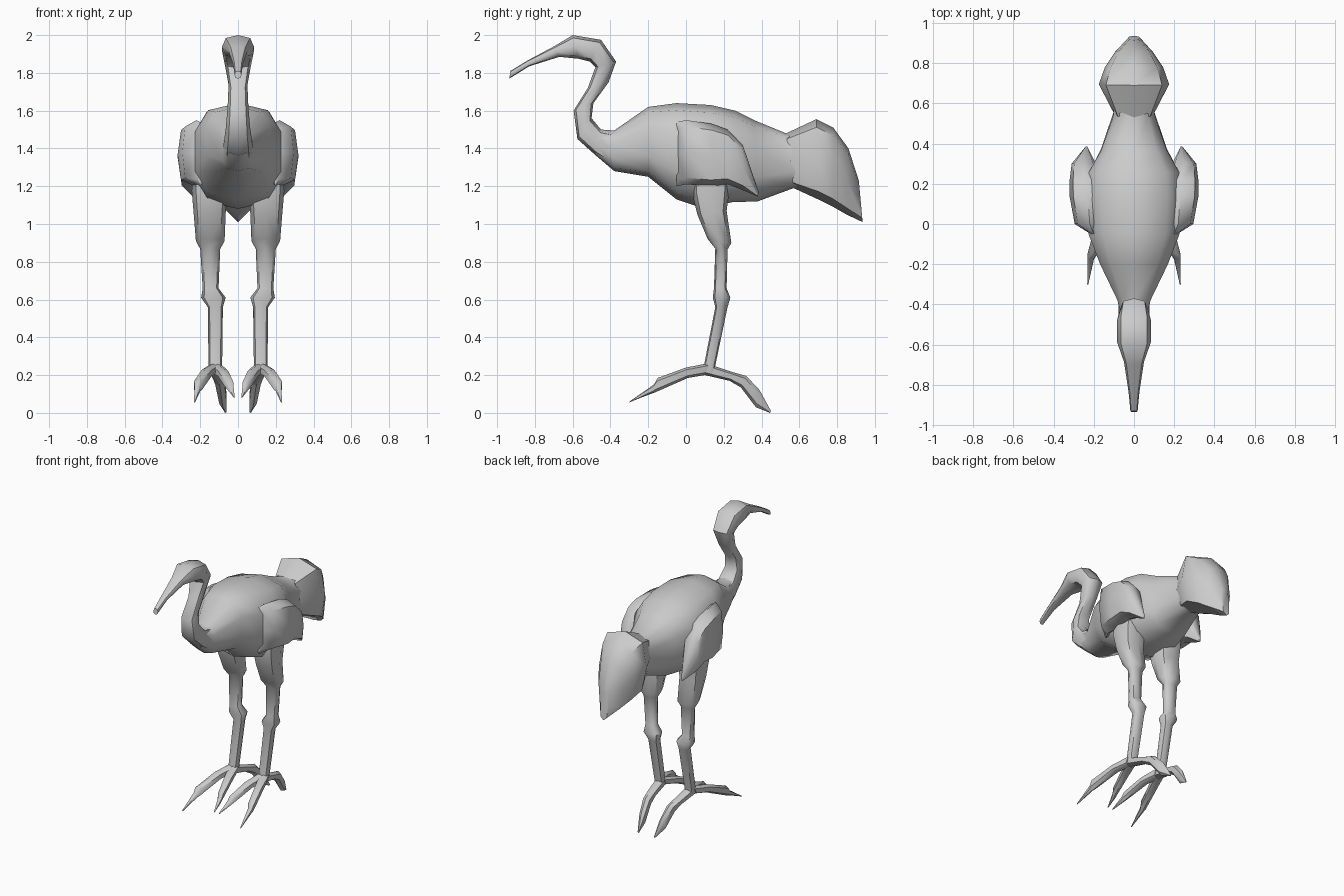
import bpy, math

grey = bpy.data.materials.new("plain grey")
grey.diffuse_color = (0.6, 0.6, 0.6, 1)


def loft(name, rings, n=8, power=0.8, mirror=False, angle=50):
    """Skin rings of (y, z of one edge, y, z of the other edge, centre x, half width)."""
    verts, faces = [], []
    for y0, z0, y1, z1, xc, hw in rings:
        for i in range(n):
            a = 2 * math.pi * i / n
            c, s = math.cos(a), math.sin(a)
            c = math.copysign(abs(c) ** power, c)
            s = math.copysign(abs(s) ** power, s)
            t = (1 - c) / 2
            verts.append((xc + hw * s, y0 + (y1 - y0) * t, z0 + (z1 - z0) * t))
    for r in range(len(rings) - 1):
        for i in range(n):
            j = (i + 1) % n
            faces.append((r * n + i, r * n + j, (r + 1) * n + j, (r + 1) * n + i))
    faces += [tuple(range(n))[::-1], tuple(range(len(verts) - n, len(verts)))]
    me = bpy.data.meshes.new(name)
    me.from_pydata(verts, [], faces)
    me.materials.append(grey)
    ob = bpy.data.objects.new(name, me)
    bpy.context.collection.objects.link(ob)
    bpy.ops.object.select_all(action='DESELECT')
    ob.select_set(True)
    bpy.context.view_layer.objects.active = ob
    # consistent outward normals
    bpy.ops.object.mode_set(mode='EDIT')
    bpy.ops.mesh.select_all(action='SELECT')
    bpy.ops.mesh.normals_make_consistent(inside=False)
    bpy.ops.object.mode_set(mode='OBJECT')
    bpy.ops.object.shade_smooth_by_angle(angle=math.radians(angle))
    if mirror:
        m = ob.modifiers.new("mirror", 'MIRROR')
        m.use_mirror_merge = False
    return ob


# beak, head and curved neck
loft("head_and_neck", [
    (-0.93, 1.81, -0.935, 1.77, 0, 0.018),
    (-0.84, 1.865, -0.83, 1.835, 0, 0.027),
    (-0.70, 1.94, -0.67, 1.885, 0, 0.05),
    (-0.60, 2.0, -0.57, 1.875, 0, 0.085),
    (-0.45, 1.975, -0.51, 1.86, 0, 0.085),
    (-0.37, 1.86, -0.48, 1.83, 0, 0.07),
    (-0.41, 1.75, -0.52, 1.72, 0, 0.05),
    (-0.49, 1.64, -0.595, 1.60, 0, 0.055),
    (-0.50, 1.56, -0.575, 1.45, 0, 0.065),
    (-0.45, 1.50, -0.48, 1.365, 0, 0.075),
    (-0.36, 1.49, -0.36, 1.28, 0, 0.08)])

# body tapering to the tail root
loft("body", [
    (-0.45, 1.50, -0.48, 1.365, 0, 0.065),
    (-0.38, 1.495, -0.38, 1.28, 0, 0.085),
    (-0.20, 1.62, -0.20, 1.25, 0, 0.175),
    (-0.05, 1.64, -0.05, 1.13, 0, 0.235),
    (0.13, 1.63, 0.10, 1.08, 0, 0.25),
    (0.26, 1.60, 0.24, 1.115, 0, 0.235),
    (0.36, 1.55, 0.38, 1.12, 0, 0.17),
    (0.53, 1.48, 0.57, 1.19, 0, 0.105),
    (0.60, 1.50, 0.60, 1.18, 0, 0.105)], n=10, power=0.75)

# drooping fan tail
loft("tail", [
    (0.53, 1.48, 0.57, 1.19, 0, 0.10),
    (0.69, 1.555, 0.70, 1.13, 0, 0.175),
    (0.78, 1.51, 0.78, 1.09, 0, 0.145),
    (0.86, 1.40, 0.85, 1.05, 0, 0.095),
    (0.915, 1.23, 0.935, 1.01, 0, 0.03)], power=0.65)

# folded wings
loft("wing", [
    (-0.05, 1.54, -0.05, 1.20, 0.20, 0.015),
    (0.00, 1.55, 0.00, 1.21, 0.22, 0.075),
    (0.14, 1.53, 0.13, 1.20, 0.23, 0.09),
    (0.22, 1.50, 0.22, 1.21, 0.235, 0.085),
    (0.30, 1.42, 0.30, 1.18, 0.25, 0.06),
    (0.385, 1.17, 0.38, 1.145, 0.237, 0.006)], power=0.65, mirror=True)

# thigh, shin, knobbly joint and lower leg
loft("leg", [
    (0.04, 1.32, 0.24, 1.32, 0.17, 0.07),
    (0.03, 1.17, 0.23, 1.18, 0.15, 0.095),
    (0.06, 1.05, 0.215, 1.07, 0.15, 0.085),
    (0.115, 0.92, 0.24, 0.90, 0.147, 0.076),
    (0.155, 0.87, 0.22, 0.865, 0.147, 0.053),
    (0.148, 0.66, 0.215, 0.66, 0.145, 0.042),
    (0.142, 0.61, 0.235, 0.61, 0.13, 0.065),
    (0.155, 0.56, 0.22, 0.56, 0.12, 0.04),
    (0.095, 0.25, 0.155, 0.25, 0.12, 0.036),
    (0.09, 0.21, 0.15, 0.21, 0.12, 0.03)], mirror=True)

# two front toes, then the hind toe, each ending in a claw
loft("outer_toe", [
    (0.13, 0.265, 0.10, 0.20, 0.125, 0.035),
    (0.00, 0.24, 0.01, 0.185, 0.165, 0.03),
    (-0.15, 0.185, -0.16, 0.11, 0.21, 0.025),
    (-0.17, 0.15, -0.18, 0.105, 0.215, 0.017),
    (-0.30, 0.06, -0.30, 0.055, 0.23, 0.003)], n=6, mirror=True)
loft("inner_toe", [
    (0.13, 0.265, 0.10, 0.20, 0.115, 0.035),
    (0.00, 0.235, 0.01, 0.185, 0.08, 0.03),
    (-0.13, 0.18, -0.14, 0.12, 0.045, 0.022),
    (-0.15, 0.15, -0.16, 0.11, 0.038, 0.016),
    (-0.24, 0.085, -0.24, 0.08, 0.02, 0.003)], n=6, mirror=True)
loft("hind_toe", [
    (0.10, 0.265, 0.10, 0.20, 0.12, 0.035),
    (0.25, 0.215, 0.23, 0.17, 0.105, 0.03),
    (0.32, 0.195, 0.29, 0.135, 0.095, 0.028),
    (0.39, 0.12, 0.37, 0.03, 0.08, 0.022),
    (0.45, 0.01, 0.445, 0.0, 0.065, 0.005)], n=6, mirror=True)
